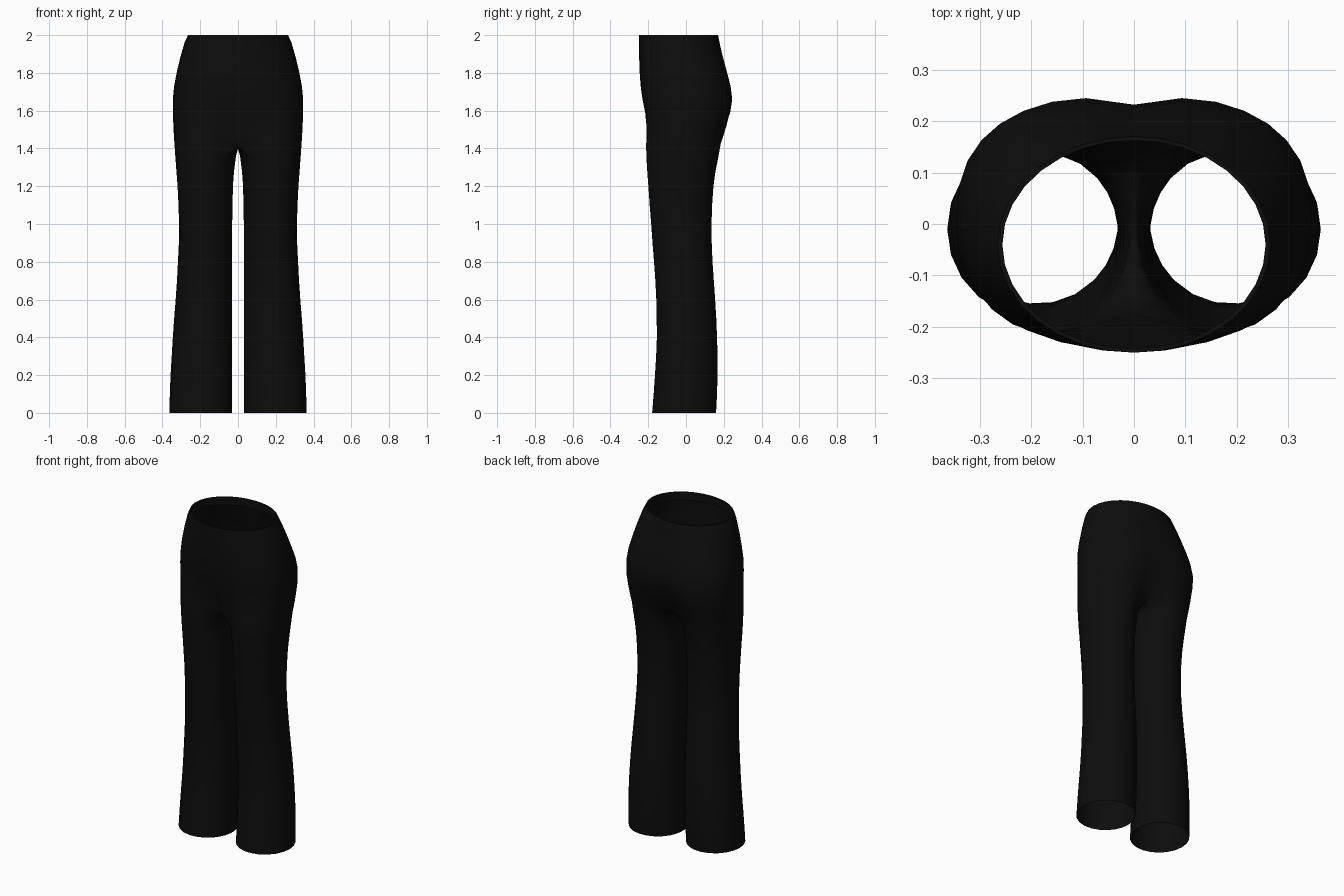
import bpy, bmesh, math

if "Cube" in bpy.data.objects:
    bpy.data.objects.remove(bpy.data.objects["Cube"])

OUT, INN = 16, 7          # segments on the outer and inner side of each leg

# z, outer x, inner x, front y, back y, blend from hip shape (0) to leg shape (1)
HIPS = [(2.00, .265, 0, -.250, .170, 0), (1.96, .283, 0, -.250, .180, 0),
        (1.88, .306, 0, -.248, .203, 0), (1.80, .325, 0, -.245, .225, 0),
        (1.73, .338, 0, -.240, .243, 0), (1.66, .345, 0, -.233, .252, .04),
        (1.59, .345, 0, -.224, .244, .18), (1.52, .342, 0, -.219, .224, .42),
        (1.46, .339, 0, -.216, .202, .68), (1.42, .336, 0, -.215, .187, .88)]
LEGS = [(1.36, .332, .010, -.211, .173, 1), (1.28, .326, .020, -.206, .157, 1),
        (1.20, .320, .026, -.200, .146, 1), (1.10, .315, .028, -.193, .139, 1),
        (1.00, .312, .030, -.185, .136, 1), (.90, .313, .031, -.178, .137, 1),
        (.80, .318, .031, -.170, .141, 1), (.70, .323, .031, -.163, .148, 1),
        (.60, .330, .031, -.158, .155, 1), (.50, .338, .031, -.156, .161, 1),
        (.40, .345, .031, -.155, .165, 1), (.30, .351, .031, -.159, .168, 1),
        (.20, .357, .031, -.165, .168, 1), (.10, .361, .031, -.172, .165, 1),
        (.00, .363, .031, -.180, .160, 1)]


def leg_point(row, a):
    z, xo, xi, yf, yb, w = row
    return ((xo + xi) / 2 + (xo - xi) / 2 * math.cos(a),
            (yf + yb) / 2 + (yb - yf) / 2 * math.sin(a))


def hip_point(row, t):
    z, xo, xi, yf, yb, w = row
    e = 2 / (2.0 + .5 * min(1, (2 - z) / .3))
    x = xo * max(0, math.cos(t)) ** e
    s = math.sin(t)
    y = (yf + yb) / 2 + (yb - yf) / 2 * math.copysign(abs(s) ** e, s)
    if s > 0:                                   # dip at the centre back
        y -= .018 * max(0, 1 - x / .11) * min(1, (2 - z) / .3)
    return x, y


def outer_arc(row):
    pts = []
    for i in range(OUT + 1):
        f = 2 * i / OUT - 1
        hx, hy = hip_point(row, f * math.pi / 2)
        lx, ly = leg_point(row, f * math.pi * .75)
        w = row[5]
        x = hx + (lx - hx) * w
        if w < 1 and i in (0, OUT):
            x = 0                               # centre seam
        pts.append((x, hy + (ly - hy) * w, row[0]))
    return pts


def inner_arc(row):
    return [(*leg_point(row, math.pi * (.75 + .5 * k / INN)), row[0])
            for k in range(1, INN)]


def crotch_arc(front, back):
    pts = []
    for k in range(1, INN):
        s = k / INN
        pts.append((0, back[1] + (front[1] - back[1]) * s,
                    back[2] - .022 * math.sin(math.pi * s)))
    return pts


bm = bmesh.new()


def bridge(a, b, closed):
    n = len(a)
    for i in range(n if closed else n - 1):
        j = (i + 1) % n
        bm.faces.new((a[i], b[i], b[j], a[j]))


def add(pts):
    return [bm.verts.new(p) for p in pts]


# Hips, as an open half
rings = [add(outer_arc(r)) for r in HIPS]
for a, b in zip(rings, rings[1:]):
    bridge(a, b, False)

# Folded waist edge on the inside
fold = [add([(x * .965, (y + .04) * .965 - .04, z - d) for x, y, z in outer_arc(HIPS[0])])
        for d in (0, .05)]
bridge(fold[0], rings[0], False)
bridge(fold[1], fold[0], False)

# Leg, starting from the crotch seam
last = rings[-1]
prev = last + add(crotch_arc(last[0].co, last[-1].co))
for r in LEGS:
    cur = add(outer_arc(r) + inner_arc(r))
    bridge(prev, cur, True)
    prev = cur

bmesh.ops.recalc_face_normals(bm, faces=bm.faces)
bm.faces.ensure_lookup_table()
side = max(bm.faces, key=lambda f: f.calc_center_median().x)
if side.normal.x < 0:
    bmesh.ops.reverse_faces(bm, faces=bm.faces)
mesh = bpy.data.meshes.new("trousers")
bm.to_mesh(mesh)
bm.free()

black = bpy.data.materials.new("black cloth")
black.diffuse_color = (.004, .004, .004, 1)
black.use_nodes = True
black.node_tree.nodes["Principled BSDF"].inputs["Base Color"].default_value = black.diffuse_color
mesh.materials.append(black)
trousers = bpy.data.objects.new("trousers", mesh)
bpy.context.collection.objects.link(trousers)

# Other half
mirror = trousers.modifiers.new("other_half", 'MIRROR')
mirror.use_axis[0] = True
mirror.merge_threshold = .0005

bpy.context.view_layer.objects.active = trousers
trousers.select_set(True)
bpy.ops.object.shade_smooth_by_angle(angle=math.radians(50))
